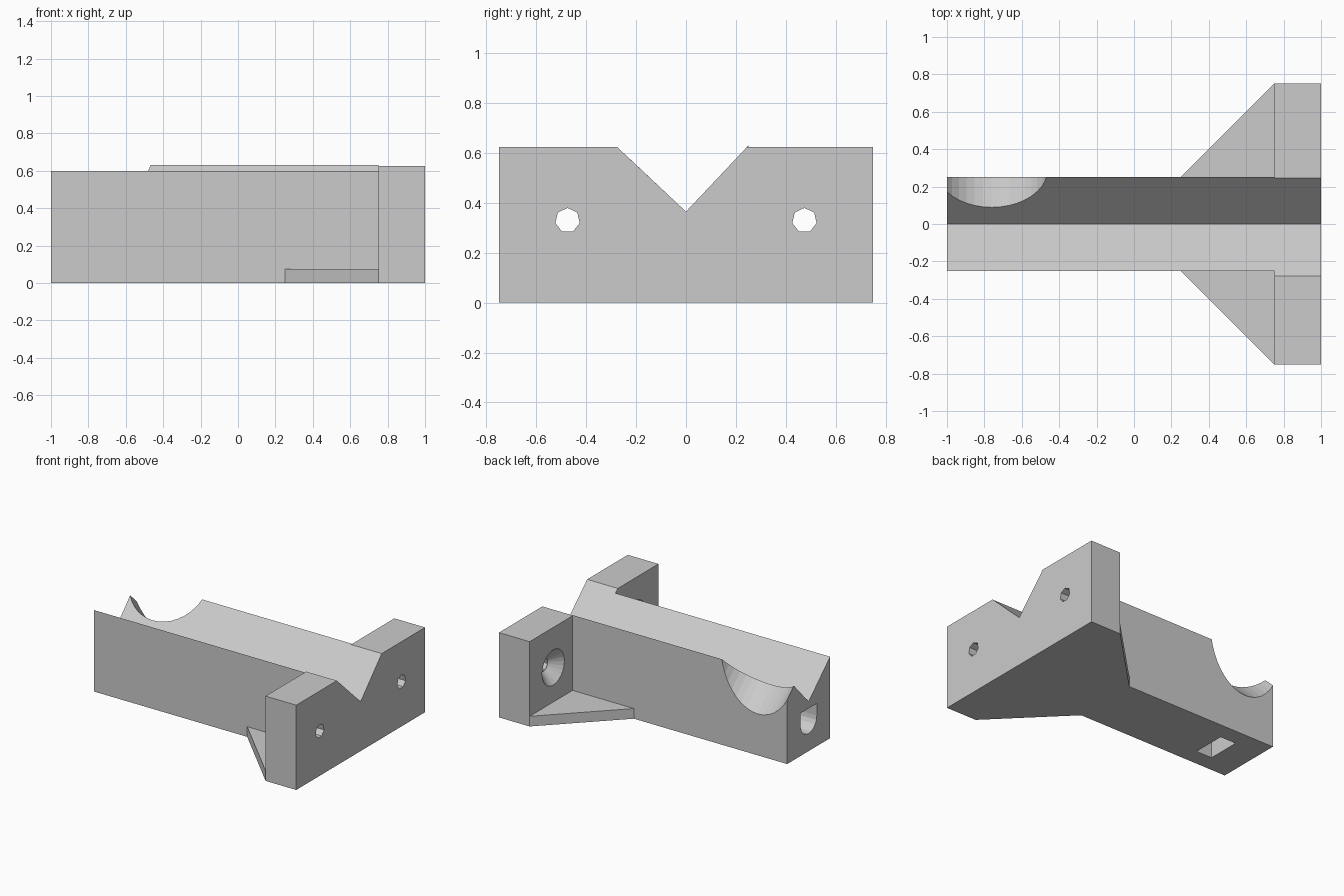
import bpy, bmesh
from math import sin, cos, pi
from mathutils import Vector

if "Cube" in bpy.data.objects:
    bpy.data.objects.remove(bpy.data.objects["Cube"], do_unlink=True)

grey = bpy.data.materials.new("plain grey")
grey.use_nodes = True
colour = (0.6, 0.6, 0.6, 1)
grey.diffuse_color = colour
grey.node_tree.nodes["Principled BSDF"].inputs["Base Color"].default_value = colour


def loft(name, start, end):
    """Solid between two matching rings of points."""
    bm = bmesh.new()
    a = [bm.verts.new(p) for p in start]
    b = [bm.verts.new(p) for p in end]
    bm.faces.new(a)
    bm.faces.new(b)
    for i in range(len(a)):
        j = (i + 1) % len(a)
        bm.faces.new((a[i], a[j], b[j], b[i]))
    bmesh.ops.recalc_face_normals(bm, faces=bm.faces)
    mesh = bpy.data.meshes.new(name)
    bm.to_mesh(mesh)
    bm.free()
    mesh.materials.append(grey)
    obj = bpy.data.objects.new(name, mesh)
    bpy.context.collection.objects.link(obj)
    return obj


def along_x(name, profile, x0, x1):
    return loft(name, [(x0, y, z) for y, z in profile], [(x1, y, z) for y, z in profile])


def along_z(name, outline, z0, z1):
    return loft(name, [(x, y, z0) for x, y in outline], [(x, y, z1) for x, y in outline])


def circle(y, z, r, n):
    """Ring in the y-z plane with its first corner at the top."""
    return [(y + r * sin(2 * pi * i / n), z + r * cos(2 * pi * i / n)) for i in range(n)]


def cut(target, cutter):
    cutter.hide_render = True
    mod = target.modifiers.new("cut", "BOOLEAN")
    mod.operation = "DIFFERENCE"
    mod.solver = "EXACT"
    mod.object = cutter
    bpy.context.view_layer.objects.active = target
    bpy.ops.object.modifier_apply(modifier=mod.name)
    bpy.data.objects.remove(cutter, do_unlink=True)


# Long bar with a V channel along the top
bar = along_x("bar", [(-0.25, 0), (0.25, 0), (0.25, 0.63), (0, 0.365), (-0.25, 0.6)], -1, 0.75)

# Round notch bored square to the channel's rear slope
axis = Vector((0, 0.72, -0.69)).normalized()
slope = Vector((0, 0.69, 0.72)).normalized()
centre = Vector((-0.76, 0.298, 0.675))
ring = [centre + 0.3 * (Vector((cos(t), 0, 0)) + slope * sin(t))
        for t in (2 * pi * i / 40 for i in range(40))]
cut(bar, loft("notch_cutter", [p - axis * 0.4 for p in ring], [p + axis * 0.6 for p in ring]))

# Nut pocket from below, and the bolt hole from the end that meets it
pocket = [(-0.78, -0.125), (-0.65, -0.125), (-0.65, 0.125), (-0.78, 0.125)]
cut(bar, along_z("pocket_cutter", pocket, -0.1, 0.315))
arch = [(0.095 * cos(pi * i / 10), 0.225 - 0.095 * sin(pi * i / 10)) for i in range(11)]
arch += [(-0.095, 0.315), (0.095, 0.315)]
cut(bar, along_x("bolt_cutter", arch, -1.1, -0.7))

# Mounting plate across the end, with the same V
plate = along_x("mounting_plate", [(-0.75, 0), (0.75, 0), (0.75, 0.625), (0.245, 0.625),
                                   (0, 0.365), (-0.277, 0.625), (-0.75, 0.625)], 0.75, 1)

for side, label in ((-1, "front"), (1, "rear")):
    # Screw hole with a countersink on the inner face
    y, z = side * 0.475, 0.33
    cut(plate, along_x("screw_cutter", circle(y, z, 0.05, 7), 0.7, 1.1))
    wide, narrow = circle(y, z, 0.14, 24), circle(y, z, 0.05, 24)
    cut(plate, loft("countersink_cutter", [(0.74, *p) for p in wide], [(0.83, *p) for p in narrow]))
    # Flat triangular brace between bar and plate
    along_z(label + "_brace", [(0.25, side * 0.25), (0.75, side * 0.25), (0.75, side * 0.75)], 0, 0.075)
